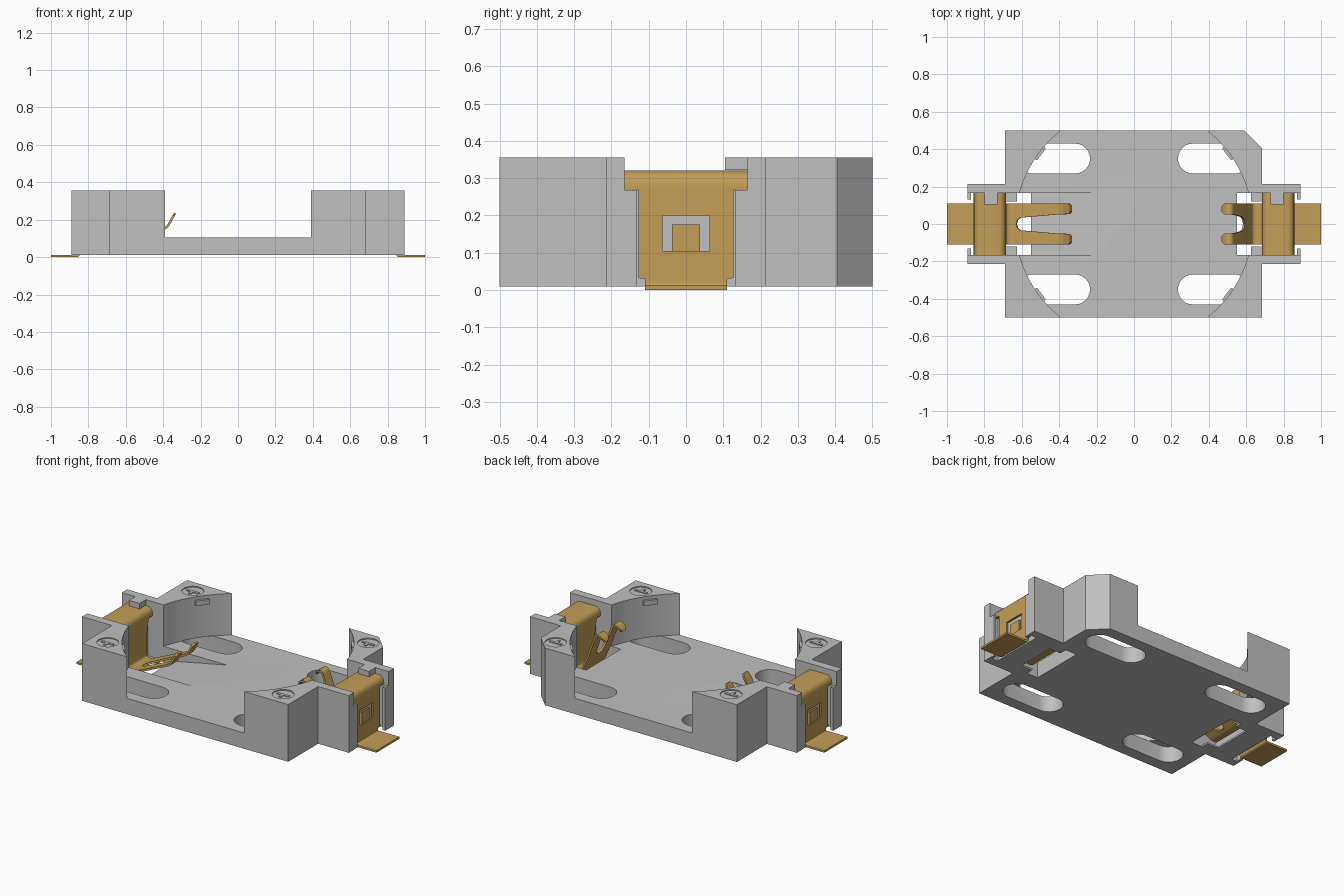
import bpy, bmesh, math
from mathutils import Vector

cube = bpy.data.objects.get("Cube")
if cube:
    bpy.data.objects.remove(cube, do_unlink=True)


def material(name, rgb, rough=0.6):
    m = bpy.data.materials.new(name)
    m.use_nodes = True
    m.diffuse_color = (*rgb, 1)
    bsdf = m.node_tree.nodes["Principled BSDF"]
    bsdf.inputs["Base Color"].default_value = (*rgb, 1)
    bsdf.inputs["Roughness"].default_value = rough
    return m


GREY = material("grey plastic", (0.53, 0.53, 0.53))
GOLD = material("gold metal", (0.55, 0.34, 0.095))


def finish(name, bm, mat):
    bmesh.ops.recalc_face_normals(bm, faces=bm.faces)
    me = bpy.data.meshes.new(name)
    bm.to_mesh(me)
    bm.free()
    me.materials.append(mat)
    ob = bpy.data.objects.new(name, me)
    bpy.context.collection.objects.link(ob)
    return ob


def prism(name, pts, lo, hi, axis="z", mat=GREY):
    """Extrude a 2D outline along z (points x,y) or along y (points x,z)."""
    bm = bmesh.new()
    at = (lambda a, b, c: (a, b, c)) if axis == "z" else (lambda a, b, c: (a, c, b))
    face = bm.faces.new([bm.verts.new(at(a, b, lo)) for a, b in pts])
    ext = bmesh.ops.extrude_face_region(bm, geom=[face])
    verts = [g for g in ext["geom"] if isinstance(g, bmesh.types.BMVert)]
    bmesh.ops.translate(bm, verts=verts, vec=Vector(at(0, 0, hi - lo)))
    return finish(name, bm, mat)


def box(name, x0, x1, y0, y1, z0, z1, mat=GREY):
    x0, x1 = sorted((x0, x1))
    y0, y1 = sorted((y0, y1))
    return prism(name, [(x0, y0), (x1, y0), (x1, y1), (x0, y1)], z0, z1, mat=mat)


def arc(cx, cy, r, a0, a1, n):
    return [(cx + r * math.cos(math.radians(a0 + (a1 - a0) * i / n)),
             cy + r * math.sin(math.radians(a0 + (a1 - a0) * i / n))) for i in range(n + 1)]


def apply_mods(ob):
    bpy.context.view_layer.objects.active = ob
    for m in list(ob.modifiers):
        bpy.ops.object.modifier_apply(modifier=m.name)


def boolean(ob, other, op="DIFFERENCE"):
    m = ob.modifiers.new("cut", "BOOLEAN")
    m.operation, m.solver, m.object = op, "EXACT", other
    apply_mods(ob)
    bpy.data.objects.remove(other, do_unlink=True)


def smooth(ob, angle=30):
    bpy.ops.object.select_all(action="DESELECT")
    ob.select_set(True)
    bpy.context.view_layer.objects.active = ob
    bpy.ops.object.shade_smooth_by_angle(angle=math.radians(angle))


# Holder body: outline with end arms and one chamfered corner
BOT, FLOOR, TOP = 0.01, 0.105, 0.355
outline = [(-0.69, -0.5), (0.685, -0.5), (0.685, -0.215), (0.89, -0.215), (0.89, 0.215),
           (0.685, 0.215), (0.685, 0.405), (0.59, 0.5), (-0.69, 0.5), (-0.69, 0.215),
           (-0.89, 0.215), (-0.89, -0.215), (-0.69, -0.215)]
body = prism("holder_body", outline, BOT, TOP)

# Round cell pocket
boolean(body, prism("cutter", arc(0, 0, 0.634, 0, 357.5, 143), FLOOR, 1))

for s in (-1, 1):
    # Open channel for the terminal, floor openings in front of and behind the saddle
    boolean(body, box("cutter", s * 0.55, s * 1, -0.165, 0.165, 0.02, 1))
    boolean(body, box("cutter", s * 0.55, s * 0.625, -0.165, 0.165, -1, 1))
    boolean(body, box("cutter", s * 0.62, s * 0.70, -0.12, 0.12, -1, 1))
    boolean(body, box("cutter", s * 0.835, s * 1, -0.165, 0.165, -1, 1))
    for t in (-1, 1):
        # Long rounded slots in the floor
        c = t * 0.35
        slot = arc(0.54, c, 0.08, -90, 90, 12) + arc(0.315, c, 0.08, 90, 270, 12)
        boolean(body, prism("cutter", [(s * x, y) for x, y in slot], -1, FLOOR + 0.001))
        # Round sunken mark on each corner post
        cx, cy = s * 0.585, t * 0.405
        boolean(body, prism("cutter", arc(cx, cy, 0.06, 0, 350, 35), TOP - 0.006, 1))

# Sloping recess under the long spring
boolean(body, prism("cutter", [(-0.19, FLOOR), (-0.56, 0.03), (-0.56, 0.2), (-0.19, 0.2)],
                    -0.165, 0.165, "y"))
smooth(body)

for s in (-1, 1):
    side = "left" if s > 0 else "right"
    # Saddle the terminal clips over, and the catch above it
    box(side + "_saddle", s * 0.715, s * 0.832, -0.166, 0.166, BOT, 0.268)
    box(side + "_catch", s * 0.73, s * 0.80, 0.105, 0.17, 0.322, TOP)
    for t in (-1, 1):
        end = side + ("_back" if t > 0 else "_front")
        # Guide lip at the open end of the channel
        box(end + "_guide_lip", s * 0.872, s * 0.889, t * 0.132, t * 0.166, BOT, 0.268)
        # Raised bars in the sunken mark
        cx, cy = s * 0.585, t * 0.405
        box(end + "_mark_bar", cx - 0.04, cx + 0.04, cy - 0.008, cy + 0.008, TOP - 0.008, TOP - 0.001)
        box(end + "_mark_stem", cx - 0.008, cx + 0.008, cy - 0.035, cy, TOP - 0.008, TOP - 0.001)
        # Small retaining tab on the curved wall
        tab = arc(0, 0, 0.645, 33, 41, 4) + [(0.472, 0.402), (0.518, 0.342)]
        prism(end + "_retaining_tab", [(s * x, t * y) for x, y in tab], 0.305, 0.335)


def fillet(path, n=5):
    """Round the bends of a path of (x, z, inner y, outer y, radius)."""
    out = []
    for i, (x, z, y0, y1, r) in enumerate(path):
        if r == 0:
            out.append((x, z, y0, y1))
            continue
        p = Vector((x, z))
        a = p + (Vector(path[i - 1][:2]) - p).normalized() * r
        b = p + (Vector(path[i + 1][:2]) - p).normalized() * r
        for k in range(n + 1):
            t = k / n
            q = a * (1 - t) ** 2 + p * 2 * t * (1 - t) + b * t * t
            out.append((q.x, q.y, y0, y1))
    return out


def terminal(name, s, spring):
    # Foot, outer leg, wide top, inner leg, then two spring fingers
    path = [(1.0, 0.006, 0, 0.11, 0), (0.851, 0.006, 0, 0.11, 0.012), (0.851, 0.030, 0, 0.11, 0),
            (0.851, 0.032, 0, 0.128, 0), (0.851, 0.268, 0, 0.128, 0), (0.851, 0.270, 0, 0.165, 0),
            (0.851, 0.314, 0, 0.165, 0.036), (0.691, 0.314, 0, 0.165, 0.036),
            (0.691, 0.270, 0, 0.165, 0), (0.691, 0.268, 0, 0.128, 0),
            (0.691, 0.18, 0, 0.11, 0)] + spring
    bm = bmesh.new()
    rows = [(bm.verts.new((s * x, y0, z)), bm.verts.new((s * x, y1, z)))
            for x, z, y0, y1 in fillet(path)]
    for (a, b), (c, d) in zip(rows, rows[1:]):
        bm.faces.new((a, b, d, c))
    ob = finish(name, bm, GOLD)
    mir = ob.modifiers.new("mirror", "MIRROR")
    mir.use_axis = (False, True, False)
    sol = ob.modifiers.new("thickness", "SOLIDIFY")
    sol.thickness, sol.offset = 0.012, 0
    apply_mods(ob)
    # Window with a locking tongue in the outer leg
    boolean(ob, box("cutter", s * 0.838, s * 0.9, -0.063, 0.063, 0.105, 0.20))
    smooth(ob, 35)
    box(name + "_tongue", s * 0.840, s * 0.852, -0.037, 0.037, 0.10, 0.175, GOLD)


# Steep spring at +x, long low spring at -x
terminal("left_terminal", 1, [
    (0.691, 0.035, 0, 0.11, 0.03), (0.632, 0.035, 0, 0.11, 0.02),
    (0.588, 0.135, 0, 0.11, 0), (0.583, 0.146, 0.024, 0.11, 0), (0.575, 0.165, 0.038, 0.11, 0),
    (0.520, 0.310, 0.05, 0.11, 0.03), (0.484, 0.285, 0.053, 0.108, 0),
    (0.474, 0.268, 0.065, 0.096, 0)])
terminal("right_terminal", -1, [
    (0.691, 0.035, 0, 0.11, 0.03), (0.645, 0.038, 0, 0.11, 0.01),
    (0.628, 0.046, 0, 0.11, 0), (0.622, 0.049, 0.022, 0.11, 0), (0.605, 0.057, 0.034, 0.11, 0),
    (0.378, 0.160, 0.052, 0.11, 0.02), (0.344, 0.222, 0.054, 0.108, 0),
    (0.336, 0.234, 0.066, 0.096, 0)])
